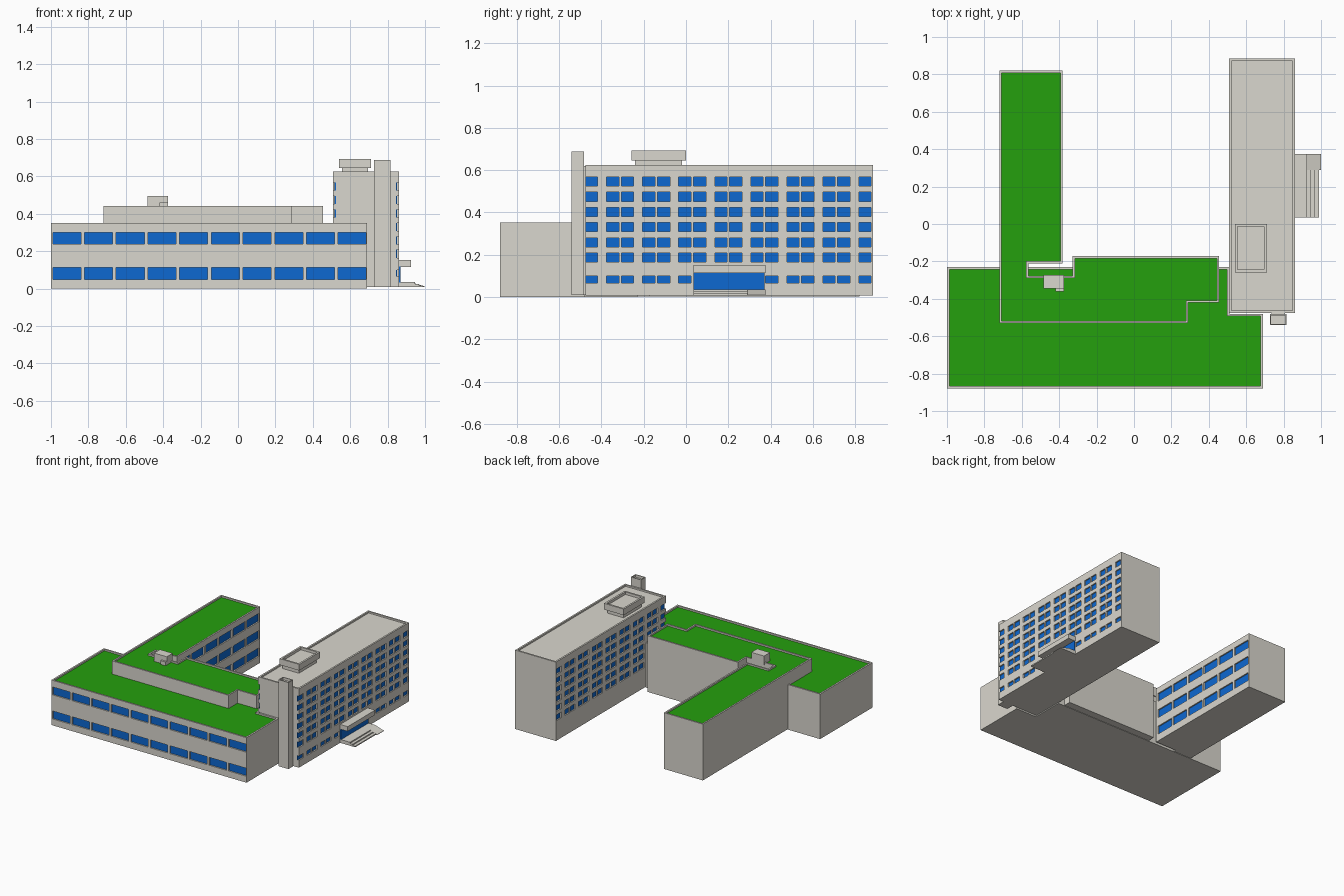
import bpy, bmesh
from mathutils import Vector

if "Cube" in bpy.data.objects:
    bpy.data.objects.remove(bpy.data.objects["Cube"])


def material(name, color):
    m = bpy.data.materials.new(name)
    m.diffuse_color = (*color, 1)
    m.use_nodes = True
    m.node_tree.nodes["Principled BSDF"].inputs["Base Color"].default_value = m.diffuse_color
    return m


STONE = material("stone", (0.70, 0.68, 0.62))
GRASS = material("green_roof", (0.018, 0.352, 0.004))
GLASS = material("glass", (0.004, 0.14, 0.64))


def finish(name, bm, *mats):
    bmesh.ops.recalc_face_normals(bm, faces=bm.faces)
    me = bpy.data.meshes.new(name)
    bm.to_mesh(me)
    bm.free()
    for m in mats:
        me.materials.append(m)
    ob = bpy.data.objects.new(name, me)
    bpy.context.collection.objects.link(ob)
    return ob


def rect(x0, x1, y0, y1):
    return [(x0, y0), (x1, y0), (x1, y1), (x0, y1)]


def block(name, outline, z0, z1, rim=0.0, roof=STONE, depth=0.012):
    """Prism over an outline, with an optional parapet around a sunken roof."""
    bm = bmesh.new()
    base = bm.faces.new([bm.verts.new((x, y, z0)) for x, y in outline])
    ext = bmesh.ops.extrude_face_region(bm, geom=[base], use_keep_orig=True)
    top = [g for g in ext["geom"] if isinstance(g, bmesh.types.BMFace)][0]
    for v in top.verts:
        v.co.z = z1
    bmesh.ops.recalc_face_normals(bm, faces=bm.faces)
    if rim:
        bmesh.ops.inset_region(bm, faces=[top], thickness=rim, use_even_offset=True)
        ring = bmesh.ops.extrude_face_region(bm, geom=[top])
        floor = [g for g in ring["geom"] if isinstance(g, bmesh.types.BMFace)][0]
        if top.is_valid:
            bmesh.ops.delete(bm, geom=[top], context="FACES_ONLY")
        for v in floor.verts:
            v.co.z = z1 - depth
        floor.material_index = 1
    return finish(name, bm, STONE, roof)


def boxes(name, spans, *mats):
    bm = bmesh.new()
    for lo, hi in spans:
        lo, hi = Vector(lo), Vector(hi)
        r = bmesh.ops.create_cube(bm, size=1)
        for v in r["verts"]:
            v.co = [(lo[i] + hi[i]) / 2 + v.co[i] * (hi[i] - lo[i]) for i in range(3)]
    return finish(name, bm, *mats)


def windows(wall, name, axis, pos, out, cells, depth=0.012):
    """Cut recesses into a wall and set glass panes in them.
    cells: (start, end, bottom, top) along the wall face."""
    def spans(d0, d1):
        a, b = sorted((pos + out * d0, pos + out * d1))
        for s, e, z0, z1 in cells:
            if axis == "x":
                yield (a, s, z0), (b, e, z1)
            else:
                yield (s, a, z0), (e, b, z1)
    cutter = boxes("cutter", spans(-depth, 0.02), STONE)
    cutter.hide_render = True
    mod = wall.modifiers.new("recess", "BOOLEAN")
    mod.operation, mod.solver, mod.object = "DIFFERENCE", "EXACT", cutter
    bpy.context.view_layer.objects.active = wall
    bpy.ops.object.modifier_apply(modifier=mod.name)
    bpy.data.objects.remove(cutter)
    boxes(name, spans(-depth - 0.004, -depth + 0.002), GLASS)


# Low front block with green roof, notched around the tower
front = block("front_block", [(-1, -.88), (.69, -.88), (.69, -.48), (.51, -.48),
                              (.51, -.23), (-1, -.23)], 0, .352, .013, GRASS)
windows(front, "front_windows", "y", -.88, -1,
        [(-.99 + .1695 * i, -.84 + .1695 * i, z, z + .062)
         for i in range(10) for z in (.05, .238)])

# Taller rear wing with green roof and stepped outline
wing = block("rear_wing", [(-.72, -.53), (.29, -.53), (.29, -.42), (.455, -.42),
                           (.455, -.172), (-.328, -.172), (-.328, -.278),
                           (-.565, -.278), (-.565, -.21), (-.382, -.21),
                           (-.382, .82), (-.72, .82)], .003, .443, .012, GRASS)
windows(wing, "wing_windows", "x", -.382, 1,
        [(-.19 + .1695 * i, -.04 + .1695 * i, z, z + .065)
         for i in range(6) for z in (.06, .195, .33)])

# Roof hut on the wing
block("roof_hut", rect(-.485, -.375, -.345, -.272), .425, .496)
block("roof_hut_step", rect(-.42, -.375, -.36, -.345), .425, .46)

# Tall slab tower
tower = block("tower", rect(.507, .86, -.475, .885), .008, .625, .013)
starts = sorted([-.375 + .1703 * i for i in range(8)] +
                [-.305 + .1703 * i for i in range(-1, 7)])
upper = [(y, y + .058, .165 + .072 * r, .208 + .072 * r) for y in starts for r in range(6)]
ground = [(y, y + .058, .066, .1) for y in starts if y + .058 < .035 or y > .37]
windows(tower, "tower_right_windows", "x", .86, 1, upper + ground)
windows(tower, "tower_left_windows", "x", .507, -1, upper)

# Rooftop plant room and chimney
block("plant_room_base", rect(.555, .695, -.24, -.02), .61, .648)
block("plant_room", rect(.54, .71, -.258, 0), .645, .693, .014, depth=.02)
block("chimney", rect(.727, .815, -.54, -.482), .01, .687, .006, depth=.02)
block("chimney_link", rect(.735, .807, -.484, -.47), .01, .62)

# Entrance: glass, canopy, steps and ramp
boxes("entrance_glass", [((.85, .035, .034), (.868, .372, .117))], GLASS)
block("canopy", rect(.855, .925, .035, .375), .115, .152)
for i, x in enumerate((.99, .967, .945)):
    block(f"step_{i + 1}", rect(.855, x, .035, .29), .008, .017 + .009 * i)
bm = bmesh.new()
profile = [(.855, .008), (1, .008), (1, .011), (.925, .035), (.855, .035)]
side = bm.faces.new([bm.verts.new((x, .29, z)) for x, z in profile])
ext = bmesh.ops.extrude_face_region(bm, geom=[side], use_keep_orig=True)
bmesh.ops.translate(bm, vec=(0, .085, 0),
                    verts=[g for g in ext["geom"] if isinstance(g, bmesh.types.BMVert)])
finish("ramp", bm, STONE)
